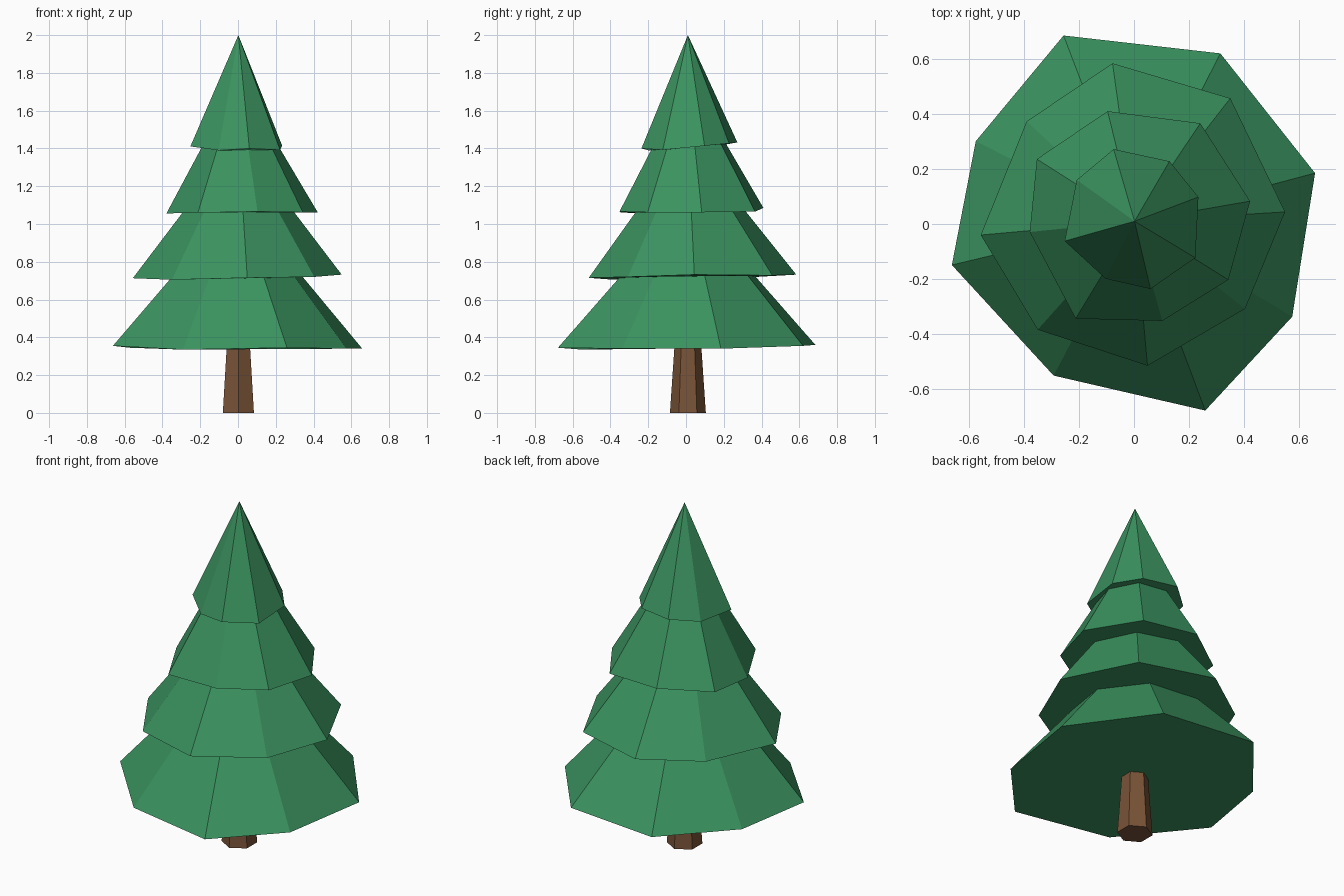
import bpy, bmesh, math

if "Cube" in bpy.data.objects:
    bpy.data.objects.remove(bpy.data.objects["Cube"])


def material(name, color):
    m = bpy.data.materials.new(name)
    m.diffuse_color = (*color, 1)
    m.use_nodes = True
    m.node_tree.nodes["Principled BSDF"].inputs["Base Color"].default_value = m.diffuse_color
    return m


GREEN = material("pine green", (0.043, 0.29, 0.115))
BROWN = material("bark brown", (0.19, 0.085, 0.038))


def finish(bm, name, mat):
    bmesh.ops.recalc_face_normals(bm, faces=bm.faces)
    mesh = bpy.data.meshes.new(name)
    bm.to_mesh(mesh)
    bm.free()
    mesh.materials.append(mat)
    bpy.context.collection.objects.link(bpy.data.objects.new(name, mesh))


def foliage(name, tip_z, rim):
    """Eight-sided cone with a hand-cut, slightly uneven rim."""
    bm = bmesh.new()
    ring = [bm.verts.new(p) for p in rim]
    tip = bm.verts.new((0.002, 0.01, tip_z))
    for a, b in zip(ring, ring[1:] + ring[:1]):
        bm.faces.new((a, b, tip))
    bm.faces.new(ring)
    finish(bm, name, GREEN)


# Foliage tiers, bottom to top
foliage("foliage_bottom", 1.13, [
    (-.256, .685, .36), (.314, .62, .355), (.658, .185, .34), (.575, -.337, .34),
    (.259, -.678, .345), (-.292, -.551, .335), (-.662, -.149, .355), (-.575, .301, .345)])
foliage("foliage_lower", 1.45, [
    (-.078, .584, .732), (.35, .457, .728), (.549, .044, .732), (.404, -.308, .72),
    (.049, -.515, .715), (-.35, -.384, .705), (-.557, -.04, .713), (-.39, .373, .72)])
foliage("foliage_upper", 1.77, [
    (-.096, .41, 1.085), (.241, .366, 1.066), (.422, .083, 1.062), (.343, -.203, 1.062),
    (.103, -.352, 1.066), (-.212, -.344, 1.06), (-.379, -.029, 1.056), (-.353, .236, 1.066)])
foliage("foliage_top", 2.0, [
    (-.074, .272, 1.432), (.129, .228, 1.427), (.234, .098, 1.414), (.223, -.123, 1.392),
    (.06, -.236, 1.4), (-.103, -.199, 1.39), (-.252, -.062, 1.411), (-.208, .16, 1.412)])

# Tapered six-sided trunk
bm = bmesh.new()
rings = []
for z, r in ((0, .095), (.5, .061)):
    rings.append([bm.verts.new((.002 + r * math.sin(i * math.pi / 3),
                                .01 - r * math.cos(i * math.pi / 3), z)) for i in range(6)])
low, high = rings
for i in range(6):
    j = (i + 1) % 6
    bm.faces.new((low[i], low[j], high[j], high[i]))
bm.faces.new(low)
bm.faces.new(high)
finish(bm, "trunk", BROWN)
